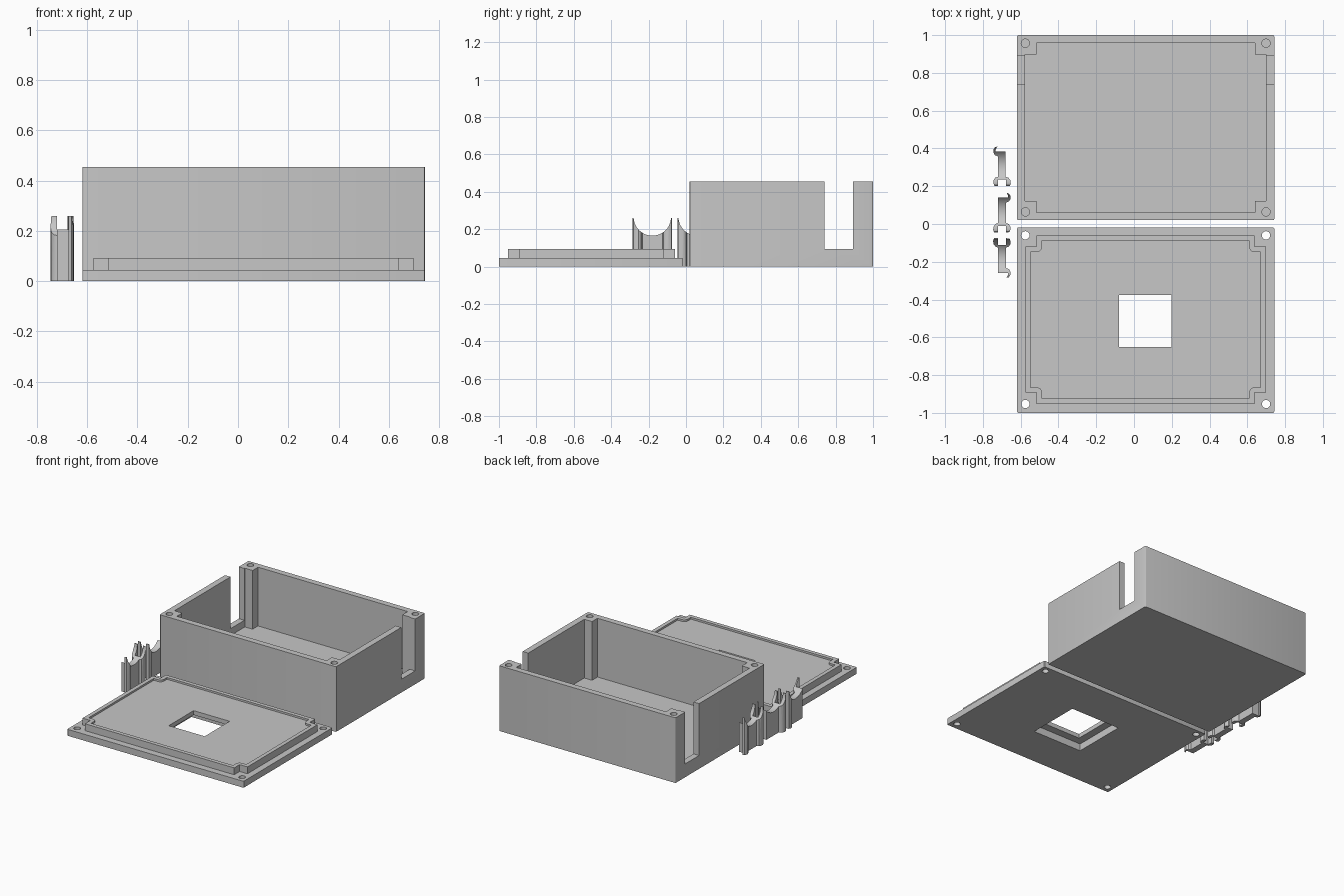
import bpy, bmesh, math

if "Cube" in bpy.data.objects:
    bpy.data.objects.remove(bpy.data.objects["Cube"])

grey = bpy.data.materials.new("neutral grey")
grey.diffuse_color = (0.57, 0.57, 0.57, 1)
grey.use_nodes = True
grey.node_tree.nodes["Principled BSDF"].inputs["Base Color"].default_value = grey.diffuse_color


def prism(name, pts, z0, z1):
    """Extrude a flat outline from z0 to z1."""
    bm = bmesh.new()
    face = bm.faces.new([bm.verts.new((x, y, z0)) for x, y in pts])
    top = bmesh.ops.extrude_face_region(bm, geom=[face])["geom"]
    bmesh.ops.translate(bm, vec=(0, 0, z1 - z0),
                        verts=[g for g in top if isinstance(g, bmesh.types.BMVert)])
    bmesh.ops.recalc_face_normals(bm, faces=bm.faces)
    me = bpy.data.meshes.new(name)
    bm.to_mesh(me)
    bm.free()
    me.materials.append(grey)
    ob = bpy.data.objects.new(name, me)
    bpy.context.collection.objects.link(ob)
    return ob


def circle(cx, cy, r, n=24):
    return [(cx + r * math.cos(2 * math.pi * i / n),
             cy + r * math.sin(2 * math.pi * i / n)) for i in range(n)]


def rect(x0, x1, y0, y1):
    return [(x0, y0), (x1, y0), (x1, y1), (x0, y1)]


def rounded(x0, x1, y0, y1, r, n=3):
    """Rectangle with rounded corners."""
    pts = []
    for k, (cx, cy) in enumerate(rect(x0 + r, x1 - r, y0 + r, y1 - r)):
        for i in range(n + 1):
            a = math.pi + (k + i / n) * math.pi / 2
            pts.append((cx + r * math.cos(a), cy + r * math.sin(a)))
    return pts


def stepped(x0, x1, y0, y1, s, r=0.0):
    """Rectangle with a square step of size s out of each corner, rounded by r."""
    cx, cy, hx, hy = (x0 + x1) / 2, (y0 + y1) / 2, (x1 - x0) / 2, (y1 - y0) / 2
    px, py = hx - s, hy - s
    if r:
        corner = [(px + r - r * math.sin(a), py + r - r * math.cos(a))
                  for a in [math.pi / 2 * i / 6 for i in range(7)]]
    else:
        corner = [(px, py)]
    q = [(hx, py)] + corner + [(px, hy)]
    pts = []
    for sx, sy in ((1, 1), (-1, 1), (-1, -1), (1, -1)):
        part = [(cx + sx * x, cy + sy * y) for x, y in q]
        pts += part if sx * sy > 0 else part[::-1]
    return pts


def boolean(ob, other, op="DIFFERENCE"):
    mod = ob.modifiers.new("boolean", "BOOLEAN")
    mod.operation, mod.solver, mod.object = op, "EXACT", other
    bpy.context.view_layer.objects.active = ob
    bpy.ops.object.modifier_apply(modifier=mod.name)
    bpy.data.objects.remove(other)


def smooth(ob, degrees):
    bpy.ops.object.select_all(action="DESELECT")
    ob.select_set(True)
    bpy.context.view_layer.objects.active = ob
    bpy.ops.object.shade_smooth_by_angle(angle=math.radians(degrees))


X0, X1 = -0.619, 0.743
PLATE, FLOOR, RIM, TOP = 0.045, 0.08, 0.093, 0.455
HOLE_X = (-0.575, 0.699)

# Box: hollow shell with corner posts
box = prism("box", rounded(X0, X1, 0.02, 1.0, 0.008), 0, TOP)
boolean(box, prism("cavity", stepped(-0.576, 0.7, 0.062, 0.958, 0.06), PLATE, 0.6))
# Cable slots in both side walls
for a, b in ((-0.7, -0.57), (0.69, 0.82)):
    boolean(box, prism("slot", rect(a, b, 0.74, 0.893), RIM, 0.6))
# Blind screw holes in the posts
for x in HOLE_X:
    for y in (0.064, 0.957):
        boolean(box, prism("screw_hole", circle(x, y, 0.022), 0.06, 0.6))
smooth(box, 18)

# Lid: plate with a locating plug, shallowly recessed inside its rim
lid = prism("lid", rounded(X0, X1, -1.0, -0.018, 0.008), 0, PLATE)
plug = prism("plug", stepped(-0.575, 0.698, -0.953, -0.06, 0.06), PLATE - 0.01, RIM)
boolean(plug, prism("rim_inside", stepped(-0.547, 0.67, -0.925, -0.088, 0.06, 0.027),
                    FLOOR, 0.2))
boolean(lid, plug, "UNION")
# Window, with a wider recess underneath
boolean(lid, prism("window", rect(-0.08, 0.198, -0.65, -0.375), -0.1, 0.2))
boolean(lid, prism("recess", rect(-0.135, 0.253, -0.705, -0.32), -0.1, 0.05))
# Screw holes through the plate
for x in HOLE_X:
    for y in (-0.953, -0.06):
        boolean(lid, prism("screw_hole", circle(x, y, 0.022), -0.1, 0.2))
smooth(lid, 18)

# Clips: hooked bar with a forked end, top scooped by a round cradle
clip_outline = [
    (0.02, -0.055), (0.02, 0.08), (-0.033, 0.08), (-0.033, 0.09), (-0.024, 0.105),
    (-0.036, 0.102), (-0.044, 0.09), (-0.046, 0.075), (-0.038, 0.06), (-0.022, 0.053),
    (-0.022, -0.055), (-0.036, -0.06), (-0.044, -0.073), (-0.045, -0.09),
    (-0.04, -0.103), (-0.022, -0.105), (-0.022, -0.07), (0.02, -0.07),
    (0.022, -0.105), (0.042, -0.105), (0.047, -0.09), (0.044, -0.073), (0.034, -0.06)]
for i, (cy, sx, sy) in enumerate(((0.305, 1, 1), (0.06, -1, 1), (-0.18, -1, -1))):
    clip = prism(f"clip_{i + 1}",
                 [(-0.699 + sx * u, cy + sy * v) for u, v in clip_outline], 0, 0.26)
    cradle = prism("cradle", circle(0, 0, 0.1, 48), -0.2, 0.2)
    cradle.rotation_euler = (0, math.pi / 2, 0)
    cradle.location = (-0.7, cy, 0.265)
    bpy.context.view_layer.update()
    boolean(clip, cradle)
    smooth(clip, 35)
